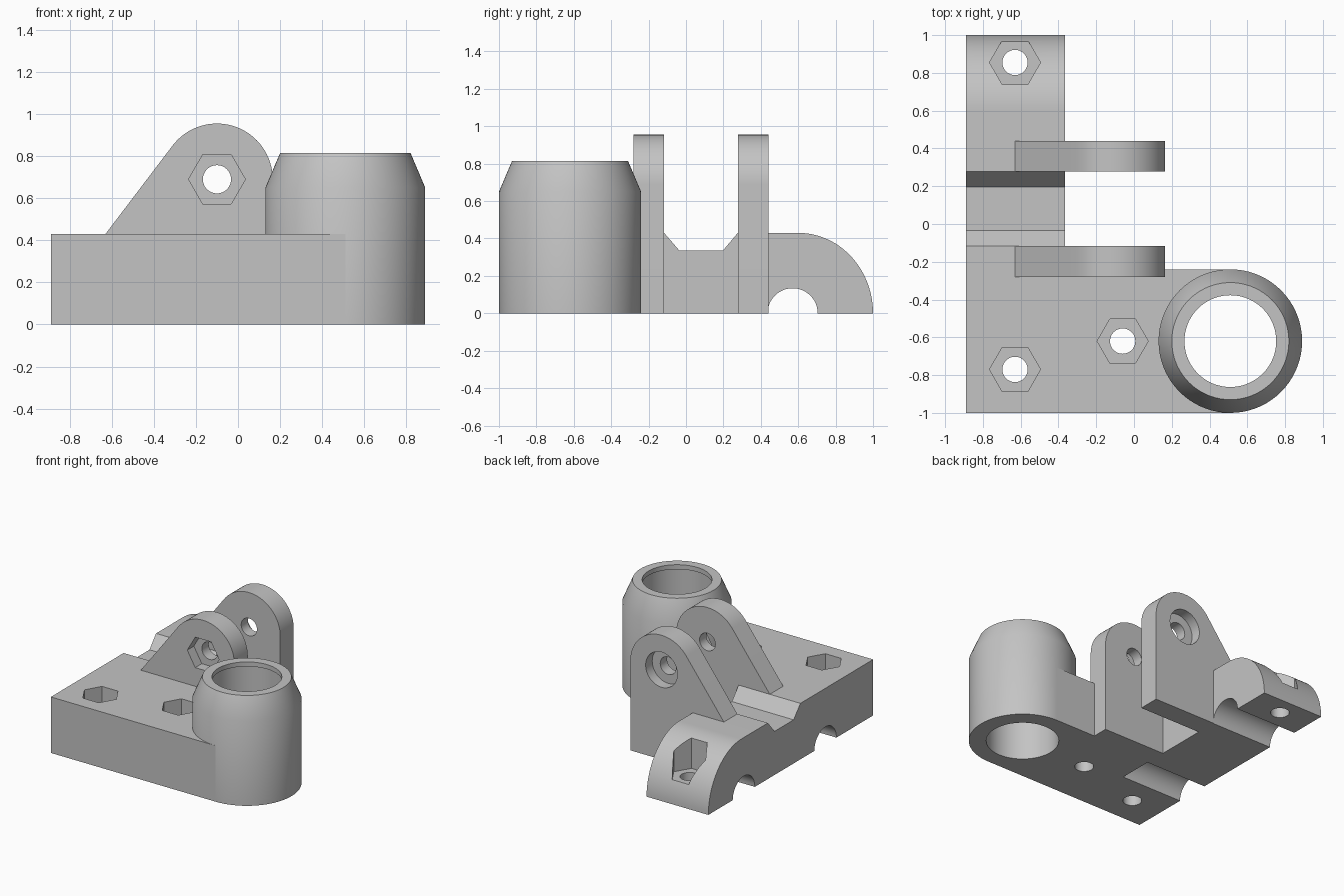
import bpy, bmesh, math
from mathutils import Matrix, Vector

if "Cube" in bpy.data.objects:
    bpy.data.objects.remove(bpy.data.objects["Cube"], do_unlink=True)

grey = bpy.data.materials.new("plain_grey")
grey.use_nodes = True
colour = (0.55, 0.55, 0.55, 1)
grey.diffuse_color = colour
grey.node_tree.nodes["Principled BSDF"].inputs["Base Color"].default_value = colour

TOP = 0.43                      # height of the base
ARM_LEFT, ARM_RIGHT = -0.89, -0.365
BOSS = (0.51, -0.62)
PIN = (-0.10, 0.69)             # lug hole centre in x, z
LUG_R = 0.265
HOLE_R, NUT_R, NUT_FLOOR = 0.067, 0.135, 0.17


def finish(name, bm):
    bmesh.ops.recalc_face_normals(bm, faces=bm.faces)
    mesh = bpy.data.meshes.new(name)
    bm.to_mesh(mesh)
    bm.free()
    obj = bpy.data.objects.new(name, mesh)
    bpy.context.collection.objects.link(obj)
    mesh.materials.append(grey)
    return obj


def prism(name, points, offset):
    """Extrude a flat outline along an offset."""
    bm = bmesh.new()
    face = bm.faces.new([bm.verts.new(p) for p in points])
    ext = bmesh.ops.extrude_face_region(bm, geom=[face])["geom"]
    verts = [v for v in ext if isinstance(v, bmesh.types.BMVert)]
    bmesh.ops.translate(bm, verts=verts, vec=offset)
    return finish(name, bm)


def rod(start, end, radius, sides=48):
    """Round or hexagonal cutter between two points, with a corner along x."""
    start, end = Vector(start), Vector(end)
    axis = end - start
    u = Vector((0, 1, 0)) if abs(axis.x) > 0 else Vector((1, 0, 0))
    w = axis.normalized().cross(u)
    ring = [2 * math.pi * i / sides for i in range(sides)]
    cutter = prism("cutter", [start + radius * (u * math.cos(a) + w * math.sin(a)) for a in ring], axis)
    cutter.hide_render = True
    return cutter


def cut(obj, cutters):
    bpy.context.view_layer.objects.active = obj
    for c in cutters:
        mod = obj.modifiers.new("cut", 'BOOLEAN')
        mod.operation, mod.solver, mod.object = 'DIFFERENCE', 'EXACT', c
        bpy.ops.object.modifier_apply(modifier=mod.name)
        bpy.data.objects.remove(c, do_unlink=True)


def bolt_hole(x, y):
    """Through hole with a hexagonal nut pocket above it."""
    return [rod((x, y, -0.1), (x, y, 0.6), HOLE_R),
            rod((x, y, NUT_FLOOR), (x, y, 0.6), NUT_R, 6)]


# Arm: side profile with a shallow notch and a quarter-round back end
side = [(-1, 0), (-1, TOP), (-0.117, TOP), (-0.035, 0.335), (0.197, 0.335), (0.277, TOP)]
side += [(0.6 + 0.4 * math.sin(a), TOP * math.cos(a))
         for a in (math.pi / 2 * i / 24 for i in range(25))]
arm = prism("base_arm", [(ARM_LEFT, y, z) for y, z in side], (ARM_RIGHT - ARM_LEFT, 0, 0))
channels = [rod((-1, y, 0), (0, y, 0), 0.134) for y in (-0.42, 0.57)]
cut(arm, channels + bolt_hole(-0.63, -0.77) + bolt_hole(-0.63, 0.855))

# Slab joining the arm to the boss
slab = prism("base_slab", [(ARM_RIGHT, -1, 0), (BOSS[0], -1, 0), (BOSS[0], -0.24, 0),
                           (ARM_RIGHT, -0.24, 0)], (0, 0, TOP))
cut(slab, [rod((*BOSS, -0.1), (*BOSS, 0.6), 0.32)] + bolt_hole(-0.06, -0.62))

# Boss: lathed tube with a tapered top and a narrow inner lip
bm = bmesh.new()
tube = [(0.257, 0), (0.38, 0), (0.38, 0.65), (0.31, 0.815), (0.243, 0.815), (0.243, 0.78), (0.257, 0.78)]
verts = [bm.verts.new((r, 0, z)) for r, z in tube]
edges = [bm.edges.new((v, verts[i - 1])) for i, v in enumerate(verts)]
bmesh.ops.spin(bm, geom=verts + edges, cent=(0, 0, 0), axis=(0, 0, 1),
               angle=2 * math.pi, steps=72, use_merge=True)
bmesh.ops.remove_doubles(bm, verts=bm.verts, dist=0.0005)
bmesh.ops.transform(bm, matrix=Matrix.Translation((*BOSS, 0)), verts=bm.verts)
boss = finish("tube_boss", bm)

# Lugs: slanted side running tangent into a round top
foot = Vector((-0.63 - PIN[0], TOP - PIN[1]))
tangent = math.atan2(foot.y, foot.x) % (2 * math.pi) - math.acos(LUG_R / foot.length)
outline = [(-0.63, TOP), (ARM_RIGHT, TOP), (ARM_RIGHT, 0), (PIN[0] + LUG_R, 0)]
outline += [(PIN[0] + LUG_R * math.cos(a), PIN[1] + LUG_R * math.sin(a))
            for a in (tangent * i / 32 for i in range(33))]
lugs = []
for name, y, pocket, sides in (("front_lug", -0.28, (-0.4, -0.2), 6),
                               ("back_lug", 0.277, (0.36, 0.6), 48)):
    lug = prism(name, [(x, y, z) for x, z in outline], (0, 0.163, 0))
    cut(lug, [rod((PIN[0], y - 0.1, PIN[1]), (PIN[0], y + 0.3, PIN[1]), HOLE_R),
              rod((PIN[0], pocket[0], PIN[1]), (PIN[0], pocket[1], PIN[1]), NUT_R, sides)])
    lugs.append(lug)

# Smooth rounded faces, keep corners sharp
bpy.ops.object.select_all(action='DESELECT')
for part in [arm, slab, boss] + lugs:
    part.select_set(True)
    bpy.context.view_layer.objects.active = part
bpy.ops.object.shade_smooth_by_angle(angle=math.radians(30))
